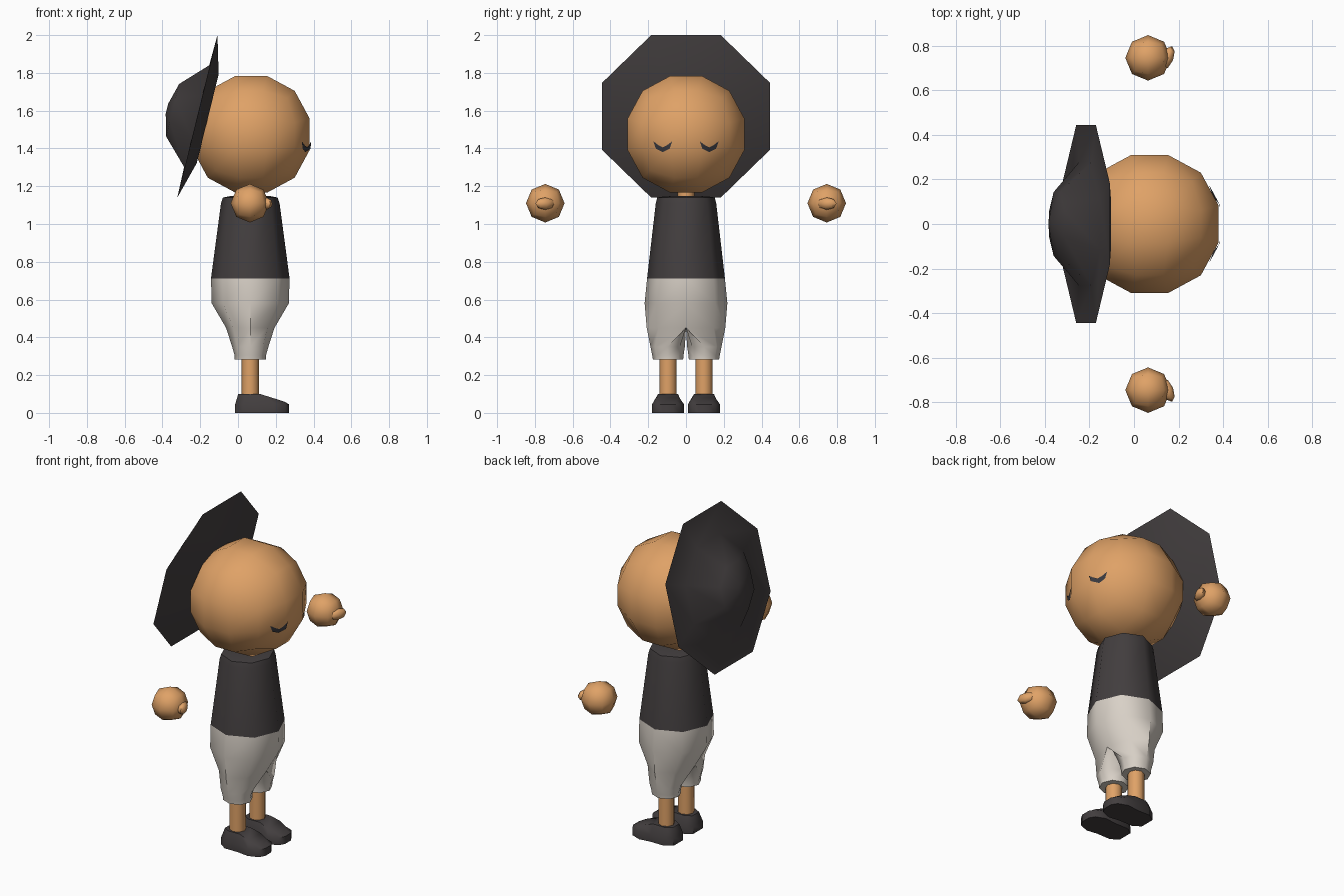
import bpy, bmesh, math
from mathutils import Vector, Matrix
from mathutils.bvhtree import BVHTree

if "Cube" in bpy.data.objects:
    bpy.data.objects.remove(bpy.data.objects["Cube"])

CX = 0.065  # x of the body's axis; the figure faces +x


def material(name, rgb):
    m = bpy.data.materials.new(name)
    m.diffuse_color = (*rgb, 1)
    m.use_nodes = True
    m.node_tree.nodes["Principled BSDF"].inputs["Base Color"].default_value = m.diffuse_color
    return m


SKIN = material("skin tan", (0.74, 0.36, 0.135))
DARK = material("charcoal", (0.055, 0.048, 0.049))
PALE = material("pale linen", (0.69, 0.635, 0.57))
EYE = material("eye slate", (0.04, 0.04, 0.048))


def finish(name, bm, mat, angle=55):
    bmesh.ops.remove_doubles(bm, verts=bm.verts, dist=0.0005)
    bmesh.ops.recalc_face_normals(bm, faces=bm.faces)
    me = bpy.data.meshes.new(name)
    bm.to_mesh(me)
    bm.free()
    me.materials.append(mat)
    me.shade_smooth()
    me.set_sharp_from_angle(angle=math.radians(angle))
    ob = bpy.data.objects.new(name, me)
    bpy.context.collection.objects.link(ob)
    return ob


def loft(bm, rings, cap_start=True, cap_end=True, skip=None):
    """Joins rings of equal point count with quads."""
    vs = [[bm.verts.new(p) for p in r] for r in rings]
    n = len(vs[0])
    for i in range(len(vs) - 1):
        for j in range(n):
            if not (skip and skip(i, j)):
                k = (j + 1) % n
                bm.faces.new((vs[i][j], vs[i][k], vs[i + 1][k], vs[i + 1][j]))
    if cap_start:
        bm.faces.new(vs[0])
    if cap_end:
        bm.faces.new(vs[-1])


def ring(x, y, z, rx, ry, n=8, turn=0.0):
    return [Vector((x + rx * math.cos(2 * math.pi * (k + turn) / n),
                    y + ry * math.sin(2 * math.pi * (k + turn) / n), z)) for k in range(n)]


def ball(bm, n, radius, centre):
    """Cube grid of n x n per side, blown up to a sphere with equal angles."""
    t = [math.tan(math.pi / 4 * (2 * i / n - 1)) for i in range(n + 1)]
    for axis in range(3):
        for side in (-1, 1):
            def point(i, j):
                p = [0, 0, 0]
                p[axis], p[(axis + 1) % 3], p[(axis + 2) % 3] = side, t[i], t[j]
                return bm.verts.new(Vector(p).normalized() * radius + Vector(centre))
            for i in range(n):
                for j in range(n):
                    bm.faces.new((point(i, j), point(i + 1, j), point(i + 1, j + 1), point(i, j + 1)))


# head
bm = bmesh.new()
ball(bm, 3, 0.331, (0.07, 0, 1.475))
head_tree = BVHTree.FromBMesh(bm)
finish("head", bm, SKIN)

# neck
bm = bmesh.new()
loft(bm, [ring(CX, 0, z, 0.045, 0.045) for z in (1.1, 1.2)])
finish("neck", bm, SKIN)

# closed eyes: thin chevrons laid on the face
chevron = [(-0.05, 0.035), (-0.024, 0.015), (0, 0.003), (0.024, 0.015), (0.05, 0.035),
           (0.036, -0.005), (0, -0.022), (-0.036, -0.005)]
for s, side in ((1, "left"), (-1, "right")):
    bm = bmesh.new()
    vs = []
    for u, w in chevron:
        hit = head_tree.ray_cast(Vector((2, s * (0.123 + u), 1.403 + w)), Vector((-1, 0, 0)))[0]
        vs.append(bm.verts.new(hit + Vector((0.007, 0, 0))))
    for q in ((0, 1, 7), (1, 2, 6, 7), (2, 3, 5, 6), (3, 4, 5)):
        bm.faces.new([vs[i] for i in q])
    ob = finish(side + "_eye", bm, EYE)
    if ob.data.polygons[0].normal.x < 0:
        ob.data.flip_normals()

# hands with a thumb curled across the front
for s, side in ((1, "left"), (-1, "right")):
    bm = bmesh.new()
    ball(bm, 2, 0.102, (0.063, s * 0.745, 1.11))
    finish(side + "_hand", bm, SKIN)
    bm = bmesh.new()
    ball(bm, 2, 1, (0, 0, 0))
    place = (Matrix.Translation((0.15, s * 0.745, 1.108))
             @ Matrix.Rotation(s * math.radians(-22), 4, 'Z')
             @ Matrix.Diagonal((0.027, 0.056, 0.033, 1)))
    bm.transform(place)
    finish(side + "_thumb", bm, SKIN)

# shirt
bm = bmesh.new()
loft(bm, [ring(CX, 0, z, rx, ry) for z, rx, ry in
          ((0.712, 0.208, 0.206), (1.11, 0.155, 0.16), (1.14, 0.145, 0.152), (1.147, 0.11, 0.11))])
finish("shirt", bm, DARK)

# shorts: each half runs from the shared waist down to its own leg opening
bm = bmesh.new()
for s in (1, -1):
    rings = []
    for z, rx, ry in ((0.712, 0.208, 0.206), (0.58, 0.204, 0.219), (0.45, 0.128, 0.208)):
        r = ring(CX, 0, z, rx, ry)
        for k in (5, 6, 7):
            r[k].y = 0
        rings.append(r)
    rings.append(ring(CX, 0.097, 0.35, 0.096, 0.091))
    rings.append(ring(CX, 0.096, 0.305, 0.083, 0.083))
    rings.append(ring(CX, 0.095, 0.282, 0.083, 0.08))
    for r in rings:
        for p in r:
            p.y *= s
    loft(bm, rings, cap_start=False, skip=lambda i, j: i < 2 and j >= 4)
finish("shorts", bm, PALE)

# legs and shoes
outline = [(-0.015, 0.045), (0.03, 0.076), (0.12, 0.075), (0.19, 0.085), (0.25, 0.062), (0.27, 0.028)]
outline = outline + [(x, -y) for x, y in reversed(outline)]
for s, side in ((1, "left"), (-1, "right")):
    yc = s * 0.095
    bm = bmesh.new()
    loft(bm, [ring(CX, yc, z, 0.046, 0.046) for z in (0.07, 0.3)])
    finish(side + "_leg", bm, SKIN)

    bm = bmesh.new()
    base = [Vector((x, yc + y, 0)) for x, y in outline]
    mid = [Vector((x, yc + y, 0.045)) for x, y in outline]
    # the upper slopes from the ankle to the toe
    top = [Vector((0.1 + (x - 0.1) * 0.86, yc + y * 0.7,
                   0.1 if x < 0.13 else 0.1 - (x - 0.12) * 0.27)) for x, y in outline]
    loft(bm, [base, mid, top], cap_end=False)
    bm.verts.ensure_lookup_table()
    tv = bm.verts[-12:]
    for i in range(5):
        bm.faces.new((tv[i], tv[i + 1], tv[10 - i], tv[11 - i]))
    finish(side + "_shoe", bm, DARK)

# tilted hat on the back of the head: inner lip, brim edge, crown
bm = bmesh.new()
profile = [(0.262, -0.056), (0.48, 0.0), (0.3, 0.004), (0.155, 0.135), (0.03, 0.166)]
loft(bm, [ring(0, 0, h, r, r, 8, 0.5) for r, h in profile])
axis = Vector((-0.971, 0, 0.24)).normalized()
up = Vector((0.24, 0, 0.971)).normalized()
frame = Matrix((up, axis.cross(up), axis)).transposed().to_4x4()
bm.transform(Matrix.Translation((-0.215, 0, 1.57)) @ frame)
finish("hat", bm, DARK, 50)
